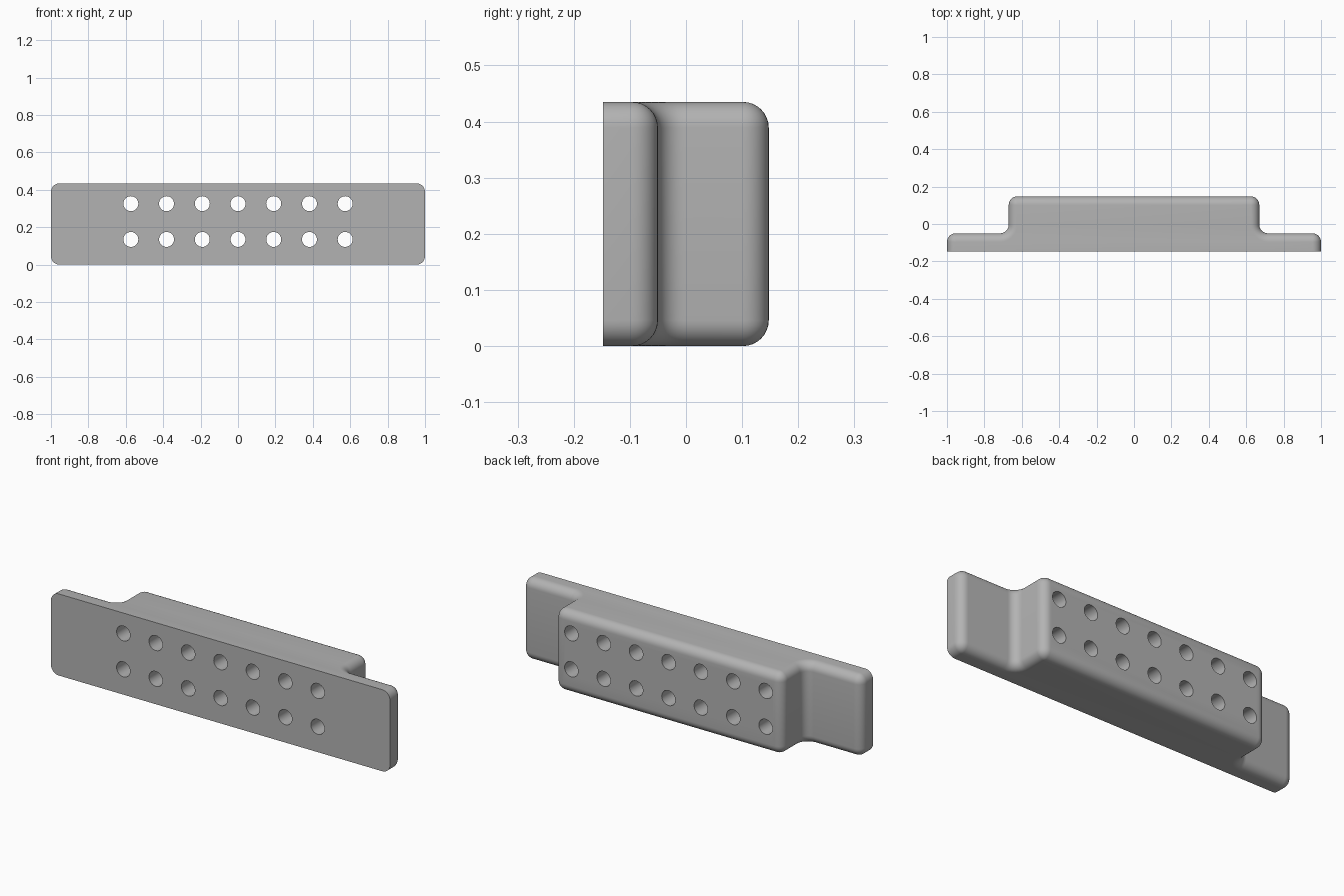
import bpy
import bmesh
from math import sin, cos, pi
from mathutils import Matrix

cube = bpy.data.objects.get("Cube")
if cube:
    bpy.data.objects.remove(cube, do_unlink=True)

HEIGHT, DEPTH = 0.435, 0.1475      # full height, half depth
BLOCK, FLANGE = 0.67, -0.05        # block half width, back of the end flanges
R, STEPS = 0.046, 8                # edge rounding

metal = bpy.data.materials.new("plain grey")
metal.use_nodes = True
grey = (0.45, 0.45, 0.45, 1)
metal.diffuse_color = grey
metal.node_tree.nodes["Principled BSDF"].inputs["Base Color"].default_value = grey


def arc(cx, cy, radius, start, end):
    angles = [start + (end - start) * i / STEPS for i in range(STEPS + 1)]
    return [(cx + radius * cos(a), cy + radius * sin(a)) for a in angles]


def outline(inset):
    """Plan outline, drawn in from the sides and back but not the flat front."""
    half = [(1 - inset, -DEPTH)]
    half += arc(1 - R, FLANGE - R, R - inset, 0, pi / 2)
    half += arc(BLOCK + R, FLANGE + R, R + inset, 1.5 * pi, pi)
    half += arc(BLOCK - R, DEPTH - R, R - inset, 0, pi / 2)
    return half + [(-x, y) for x, y in reversed(half)]


def new_object(name, bm):
    mesh = bpy.data.meshes.new(name)
    bm.to_mesh(mesh)
    bm.free()
    mesh.materials.append(metal)
    obj = bpy.data.objects.new(name, mesh)
    bpy.context.collection.objects.link(obj)
    return obj


# Mounting bar: stacked outlines make every side and back edge round
layers = []
for i in range(STEPS + 1):
    a = pi / 2 * i / STEPS
    layers.append((R * (1 - sin(a)), R * (1 - cos(a))))
layers += [(inset, HEIGHT - z) for inset, z in reversed(layers)]
layers = [(inset, z) for inset, z in layers]
bottom = [(R * (1 - sin(pi / 2 * i / STEPS)), R * (1 - cos(pi / 2 * i / STEPS)))
          for i in range(STEPS + 1)]
layers = bottom + [(inset, HEIGHT - z) for inset, z in reversed(bottom)]

bm = bmesh.new()
rings = [[bm.verts.new((x, y, z)) for x, y in outline(inset)] for inset, z in layers]
for low, high in zip(rings, rings[1:]):
    for i in range(len(low)):
        j = (i + 1) % len(low)
        bm.faces.new((low[i], low[j], high[j], high[i]))
bm.faces.new(rings[0])
bm.faces.new(rings[-1])
bmesh.ops.remove_doubles(bm, verts=bm.verts, dist=0.0001)
# Join the strips of the flat front into one face
front = [f for f in bm.faces if all(v.co.y < -DEPTH + 0.001 for v in f.verts)]
bmesh.ops.dissolve_faces(bm, faces=front, use_verts=False)
bmesh.ops.recalc_face_normals(bm, faces=bm.faces)
bar = new_object("mounting_bar", bm)

# Two rows of seven through holes
bm = bmesh.new()
for row in (0.135, 0.326):
    for i in range(-3, 4):
        bmesh.ops.create_cone(
            bm, cap_ends=True, segments=32, radius1=0.04, radius2=0.04, depth=1,
            matrix=Matrix.Translation((0.191 * i, 0, row)) @ Matrix.Rotation(pi / 2, 4, "X"))
cutter = new_object("hole_cutter", bm)
cutter.hide_render = True

cut = bar.modifiers.new("holes", "BOOLEAN")
cut.operation = "DIFFERENCE"
cut.solver = "EXACT"
cut.object = cutter
bpy.context.view_layer.objects.active = bar
bar.select_set(True)
bpy.ops.object.modifier_apply(modifier=cut.name)
bpy.data.objects.remove(cutter, do_unlink=True)

bpy.ops.object.select_all(action="DESELECT")
bar.select_set(True)
bpy.ops.object.shade_smooth_by_angle(angle=0.6)
